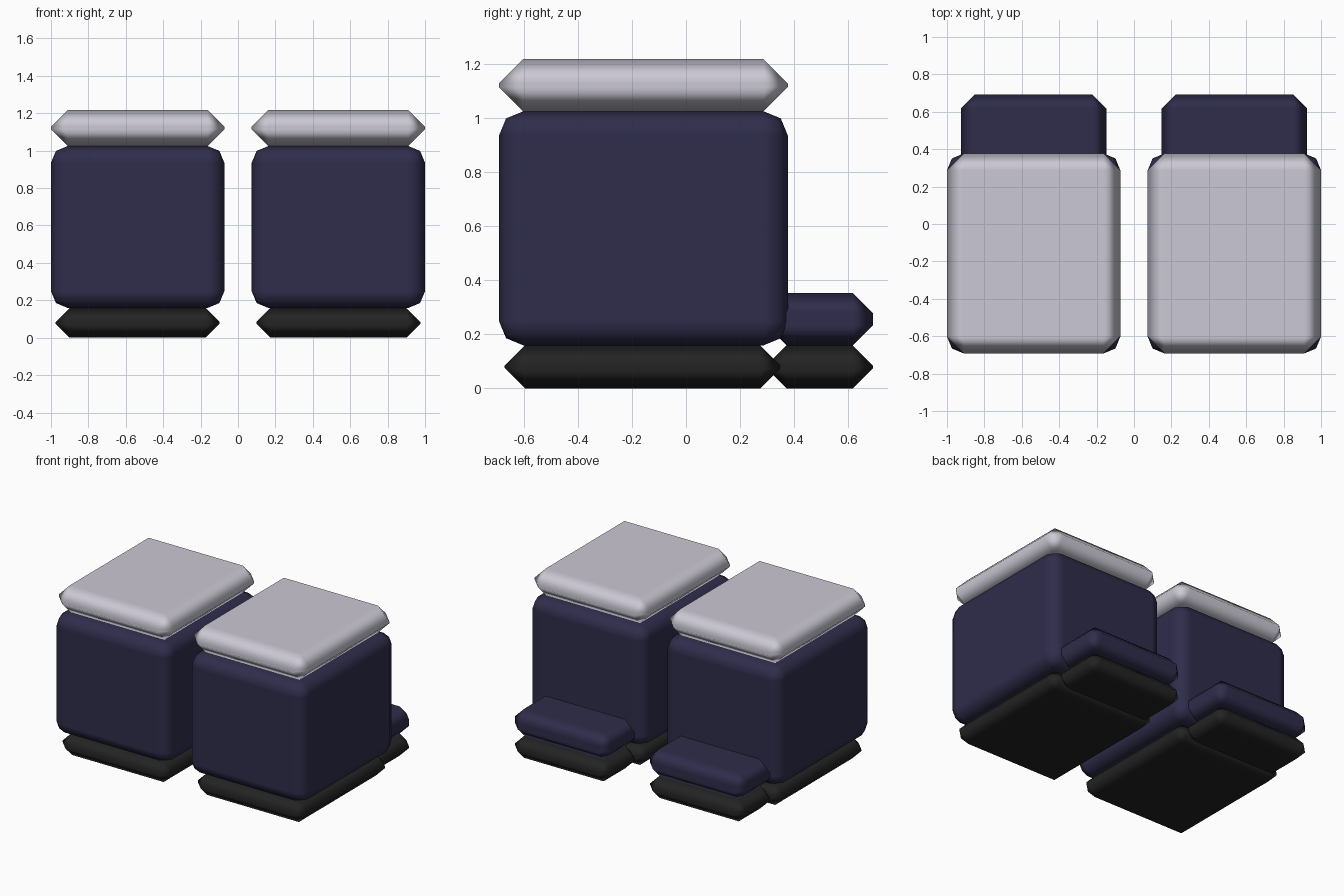
import bpy

if "Cube" in bpy.data.objects:
    bpy.data.objects.remove(bpy.data.objects["Cube"])


def material(name, rgb):
    m = bpy.data.materials.new(name)
    m.diffuse_color = (*rgb, 1)
    m.use_nodes = True
    m.node_tree.nodes["Principled BSDF"].inputs["Base Color"].default_value = m.diffuse_color
    return m


navy = material("navy", (0.028, 0.026, 0.070))
pale = material("pale_grey", (0.60, 0.58, 0.66))
black = material("black", (0.017, 0.017, 0.017))


def bevelled_box(name, x, y, z, bevel, segments, mat):
    """Box spanning the given ranges with all edges bevelled."""
    bpy.ops.mesh.primitive_cube_add(
        size=1, location=[(r[0] + r[1]) / 2 for r in (x, y, z)])
    ob = bpy.context.object
    ob.name = name
    ob.scale = [r[1] - r[0] for r in (x, y, z)]
    bpy.ops.object.transform_apply(location=False, rotation=False, scale=True)
    ob.data.materials.append(mat)
    bpy.ops.object.shade_smooth()
    mod = ob.modifiers.new("bevel", 'BEVEL')
    mod.width = bevel
    mod.segments = segments
    mod.limit_method = 'NONE'
    mod.harden_normals = True  # keeps the big faces flat, rounds the edges


# name, inner/outer x, y range, z range, bevel, segments, colour
parts = [
    ("leg", (0.073, 1.0), (-0.692, 0.377), (0.159, 1.025), 0.09, 2, navy),
    ("cuff", (0.073, 1.0), (-0.692, 0.377), (1.025, 1.218), 0.09, 1, pale),
    ("heel_sole", (0.098, 0.975), (-0.671, 0.35), (0.0, 0.159), 0.075, 1, black),
    ("toe", (0.147, 0.926), (0.297, 0.692), (0.159, 0.353), 0.075, 1, navy),
    ("toe_sole", (0.147, 0.926), (0.297, 0.692), (0.0, 0.159), 0.075, 1, black),
]

# Build the pair, mirrored across x
for side, s in (("left", -1), ("right", 1)):
    for name, x, y, z, bevel, segments, mat in parts:
        xs = sorted(s * v for v in x)
        bevelled_box(f"{side}_{name}", xs, y, z, bevel, segments, mat)
